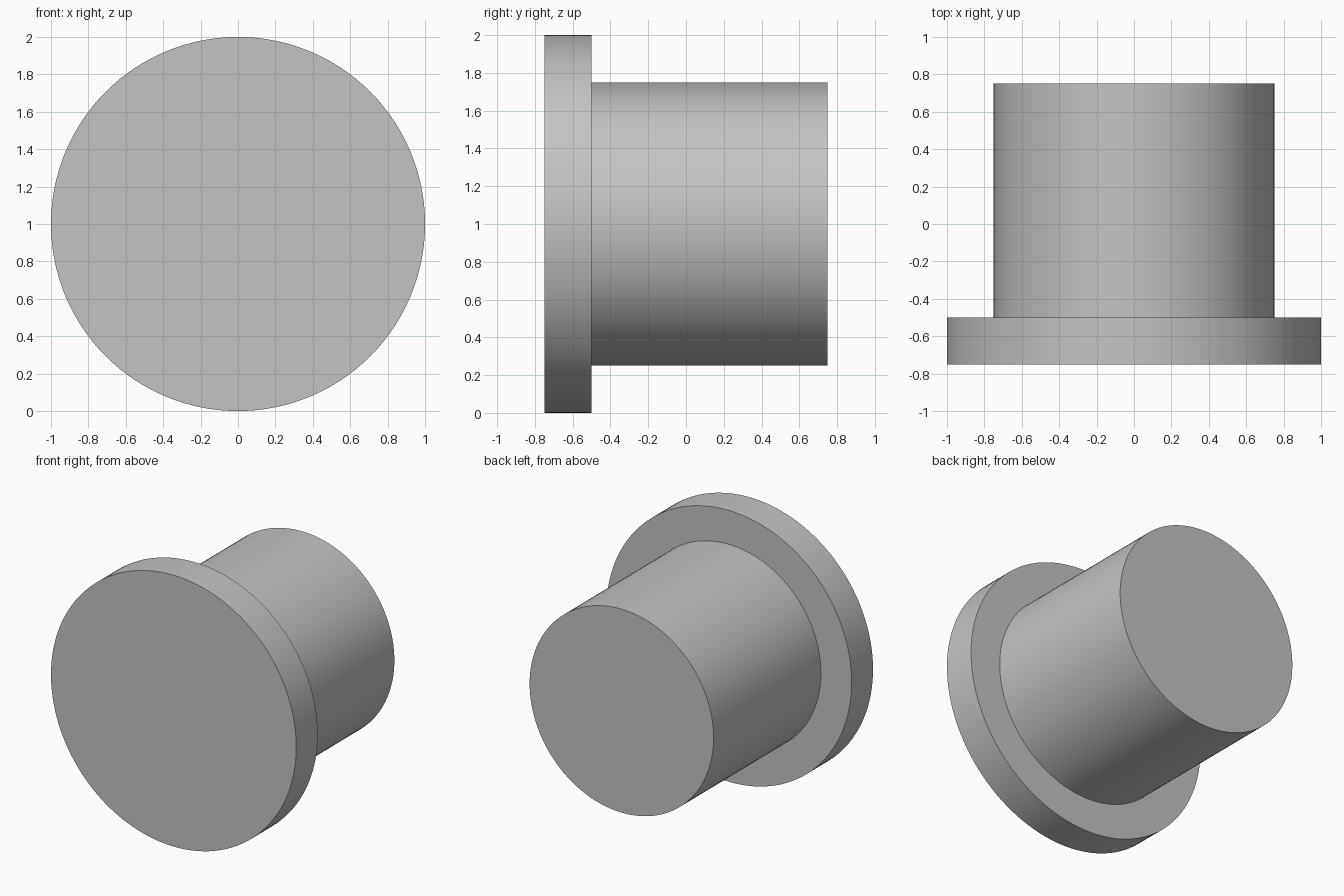
import bpy
import math

# Remove the default cube
cube = bpy.data.objects.get("Cube")
if cube:
    bpy.data.objects.remove(cube, do_unlink=True)

# Single plain grey
grey = bpy.data.materials.new("plain grey")
grey.use_nodes = True
colour = (0.55, 0.55, 0.55, 1)
grey.diffuse_color = colour
grey.node_tree.nodes["Principled BSDF"].inputs["Base Color"].default_value = colour


def disc(name, radius, y_front, y_back):
    """Round solid lying along y, centred on the axis at z = 1."""
    bpy.ops.mesh.primitive_cylinder_add(
        vertices=128, radius=radius, depth=y_back - y_front,
        location=(0, (y_front + y_back) / 2, 1),
        rotation=(math.pi / 2, 0, 0))
    obj = bpy.context.object
    obj.name = name
    obj.data.materials.append(grey)
    bpy.ops.object.shade_smooth_by_angle(angle=math.radians(30))
    return obj


# Wide front flange
disc("flange", 1.0, -0.75, -0.5)

# Narrower shaft, seated slightly inside the flange
disc("shaft", 0.75, -0.55, 0.75)
